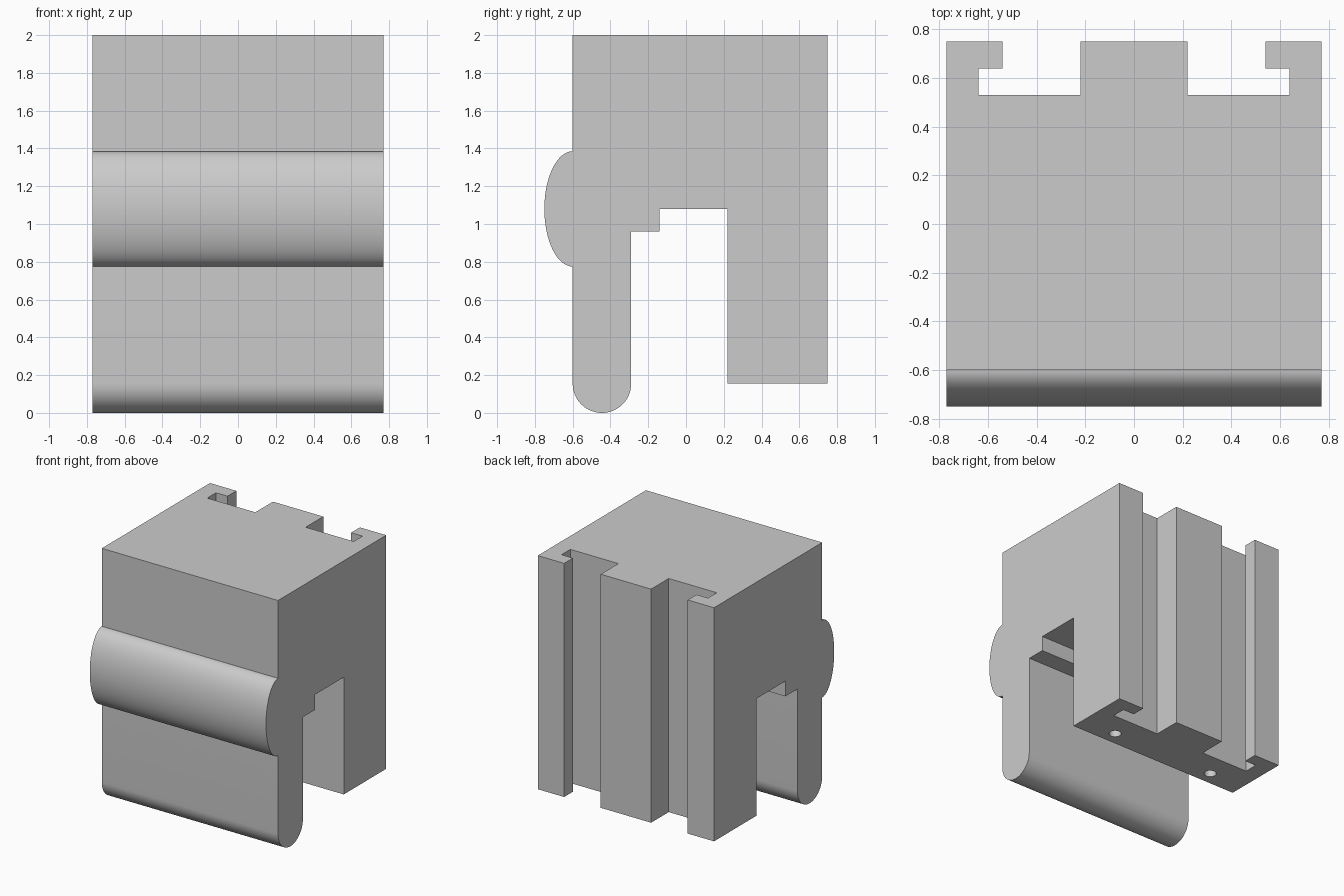
import bpy, bmesh, math
from mathutils import Vector

cube = bpy.data.objects.get("Cube")
if cube:
    bpy.data.objects.remove(cube, do_unlink=True)

grey = bpy.data.materials.new("light_grey")
grey.use_nodes = True
colour = (0.6, 0.6, 0.6, 1)
grey.diffuse_color = colour
grey.node_tree.nodes["Principled BSDF"].inputs["Base Color"].default_value = colour

HALF_W = 0.77
FRONT, BACK, TOP = -0.6, 0.75, 2.0
LEG_IN, REAR_IN, REAR_BOTTOM = -0.29, 0.22, 0.155


def arc(cu, cv, ru, rv, start, end, steps=32):
    angles = [math.radians(start + (end - start) * i / steps) for i in range(steps + 1)]
    return [(cu + ru * math.cos(a), cv + rv * math.sin(a)) for a in angles]


def prism(name, points, offset):
    """Extrude a closed loop of 3D points along offset."""
    bm = bmesh.new()
    face = bm.faces.new([bm.verts.new(p) for p in points])
    ext = bmesh.ops.extrude_face_region(bm, geom=[face])
    moved = [v for v in ext["geom"] if isinstance(v, bmesh.types.BMVert)]
    bmesh.ops.translate(bm, vec=Vector(offset), verts=moved)
    bmesh.ops.recalc_face_normals(bm, faces=bm.faces)
    mesh = bpy.data.meshes.new(name)
    bm.to_mesh(mesh)
    bm.free()
    mesh.materials.append(grey)
    obj = bpy.data.objects.new(name, mesh)
    bpy.context.collection.objects.link(obj)
    return obj


# Side profile: rounded front leg, bulging front, stepped channel, rear leg
foot_r = (LEG_IN - FRONT) / 2
profile = arc(FRONT + foot_r, foot_r, foot_r, foot_r, 360, 180)
profile += arc(FRONT, 1.08, 0.15, 0.305, 270, 90)
profile += [(FRONT, TOP), (BACK, TOP), (BACK, REAR_BOTTOM), (REAR_IN, REAR_BOTTOM),
            (REAR_IN, 1.08), (-0.14, 1.08), (-0.14, 0.96), (LEG_IN, 0.96)]
body = prism("clamp_body", [(-HALF_W, y, z) for y, z in profile], (2 * HALF_W, 0, 0))

# Hooked vertical slots in the back and screw holes under the rear leg
slot = [(0.22, 0.53), (0.64, 0.53), (0.64, 0.64), (0.54, 0.64), (0.54, 0.9), (0.22, 0.9)]
hole = arc(0.46, 0.33, 0.045, 0.045, 0, 350, 35)
cutters = []
for side in (-1, 1):
    cutters.append(prism("slot_cutter", [(side * x, y, -0.1) for x, y in slot], (0, 0, 2.3)))
    cutters.append(prism("hole_cutter", [(side * x, y, 0) for x, y in hole], (0, 0, 0.5)))

bpy.context.view_layer.objects.active = body
body.select_set(True)
for cutter in cutters:
    cutter.hide_render = True
    mod = body.modifiers.new("cut", "BOOLEAN")
    mod.operation = "DIFFERENCE"
    mod.solver = "EXACT"
    mod.object = cutter
    bpy.ops.object.modifier_apply(modifier=mod.name)
    bpy.data.objects.remove(cutter, do_unlink=True)

bpy.ops.object.shade_smooth_by_angle(angle=math.radians(30))
